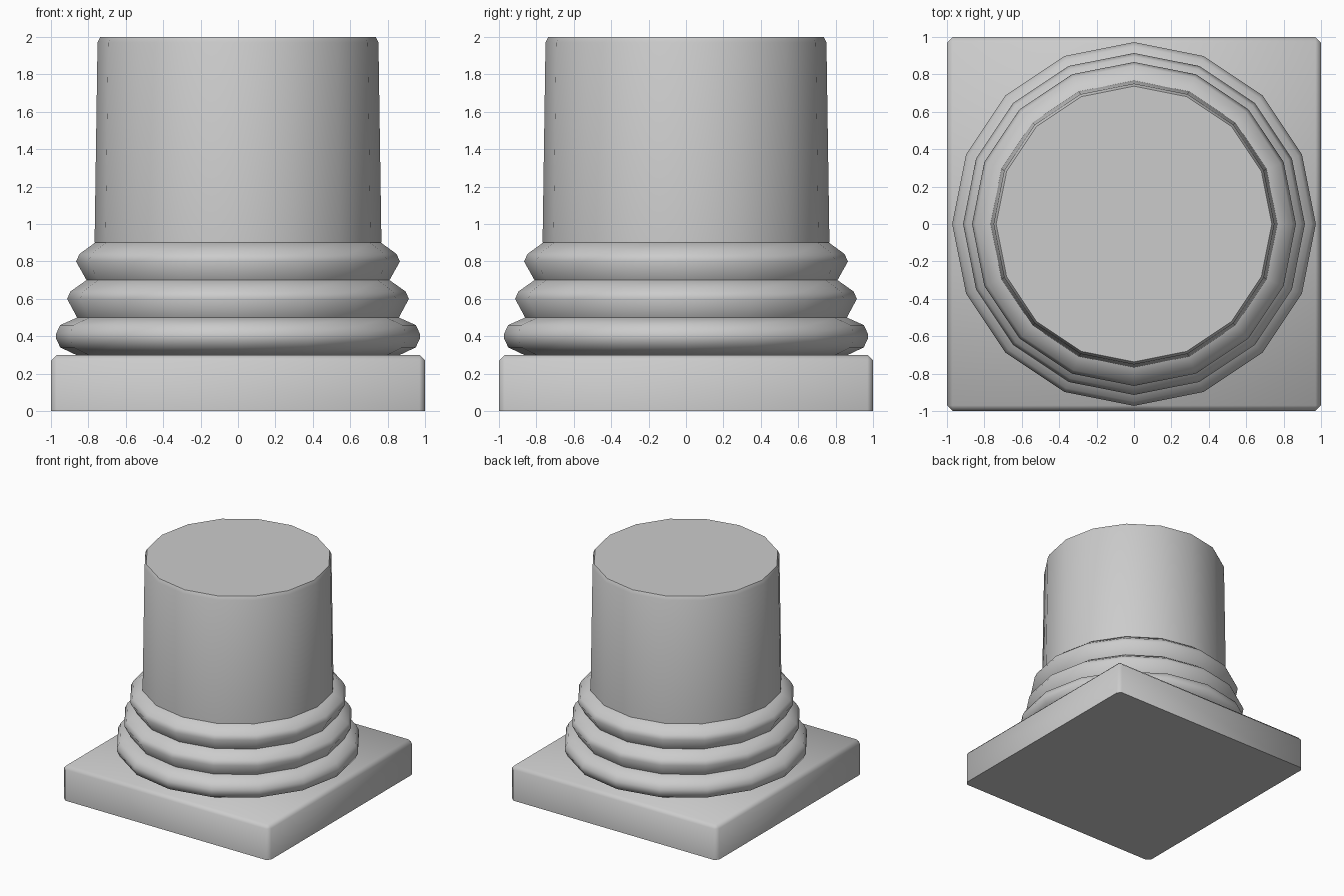
import bpy, bmesh
from math import cos, sin, pi, radians

if "Cube" in bpy.data.objects:
    bpy.data.objects.remove(bpy.data.objects["Cube"])

SIDES = 16


def finish(name, bm, angle=50):
    bmesh.ops.recalc_face_normals(bm, faces=bm.faces)
    mesh = bpy.data.meshes.new(name)
    bm.to_mesh(mesh)
    bm.free()
    obj = bpy.data.objects.new(name, mesh)
    bpy.context.collection.objects.link(obj)
    bpy.ops.object.select_all(action='DESELECT')
    obj.select_set(True)
    bpy.context.view_layer.objects.active = obj
    bpy.ops.object.shade_smooth_by_angle(angle=radians(angle))
    return obj


def lathe(name, profile, angle=50):
    """Spin (radius, z) points into a closed 16-sided solid."""
    bm = bmesh.new()
    rings = [[bm.verts.new((r * cos(2 * pi * i / SIDES), r * sin(2 * pi * i / SIDES), z))
              for i in range(SIDES)] for r, z in profile]
    for low, high in zip(rings, rings[1:]):
        for i in range(SIDES):
            j = (i + 1) % SIDES
            bm.faces.new((low[i], low[j], high[j], high[i]))
    bm.faces.new(rings[0][::-1])
    bm.faces.new(rings[-1])
    return finish(name, bm, angle)


# Square plinth, chamfered on all edges except the bottom ones
bm = bmesh.new()
bmesh.ops.create_cube(bm, size=1)
for v in bm.verts:
    v.co = (v.co.x * 2, v.co.y * 2, (v.co.z + 0.5) * 0.3)
edges = [e for e in bm.edges if max(v.co.z for v in e.verts) > 0.1]
bmesh.ops.bevel(bm, geom=edges, offset=0.03, segments=1, affect='EDGES', profile=0.5)
finish("plinth", bm)

# Three stacked mouldings
lathe("lower_moulding", [(0.865, 0.3), (0.95, 0.34), (0.972, 0.385), (0.972, 0.415),
                         (0.95, 0.46), (0.86, 0.5)], 60)
lathe("middle_moulding", [(0.86, 0.5), (0.914, 0.6), (0.895, 0.64), (0.81, 0.7)], 60)
lathe("upper_moulding", [(0.81, 0.7), (0.866, 0.8), (0.847, 0.84), (0.765, 0.9)], 60)

# Slightly tapered shaft with a chamfered top rim
lathe("shaft", [(0.767, 0.9), (0.751, 1.97), (0.737, 2.0)], 30)
